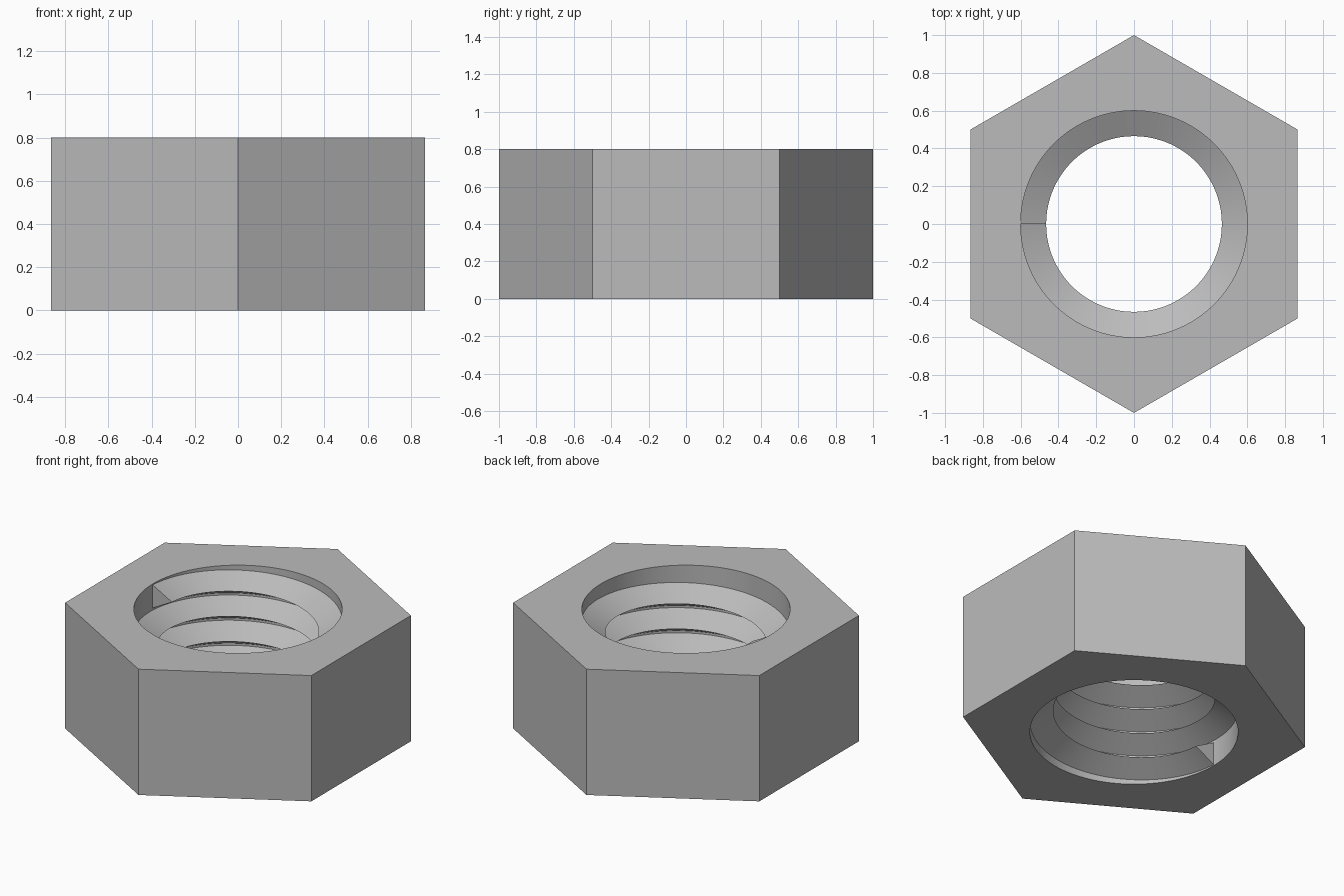
import bpy
import bmesh
from math import cos, sin, pi, radians

HEIGHT, HOLE_R, CREST_R = 0.8, 0.6, 0.465
SEGMENTS = 120           # steps around the hole
PITCH, TURNS = 0.16, 4
HALF_BASE = 0.073        # half height of the thread at its root

cube = bpy.data.objects.get("Cube")
if cube:
    bpy.data.objects.remove(cube, do_unlink=True)

GREY = (0.5, 0.5, 0.5, 1)
steel = bpy.data.materials.new("steel_grey")
steel.use_nodes = True
steel.diffuse_color = GREY
steel.node_tree.nodes["Principled BSDF"].inputs["Base Color"].default_value = GREY


def finish(bm, name):
    """Turn a bmesh into a smooth-shaded object with sharp edges kept."""
    mesh = bpy.data.meshes.new(name)
    bm.to_mesh(mesh)
    bm.free()
    obj = bpy.data.objects.new(name, mesh)
    bpy.context.collection.objects.link(obj)
    mesh.materials.append(steel)
    bpy.ops.object.select_all(action="DESELECT")
    obj.select_set(True)
    bpy.context.view_layer.objects.active = obj
    bpy.ops.object.shade_smooth_by_angle(angle=radians(25))


def ring(bm, radius, count, z):
    """Circle of vertices, starting from the back corner."""
    angles = [pi / 2 + 2 * pi * i / count for i in range(count)]
    return [bm.verts.new((radius * cos(a), radius * sin(a), z)) for a in angles]


def wall(bm, low, high, inward=False):
    """Band of quads between two rings."""
    n = len(low)
    for i in range(n):
        j = (i + 1) % n
        quad = [low[i], low[j], high[j], high[i]]
        bm.faces.new(quad[::-1] if inward else quad)


# Hexagonal body with a round hole
bm = bmesh.new()
hex_low, hex_high = ring(bm, 1, 6, 0), ring(bm, 1, 6, HEIGHT)
hole_low, hole_high = ring(bm, HOLE_R, SEGMENTS, 0), ring(bm, HOLE_R, SEGMENTS, HEIGHT)
wall(bm, hex_low, hex_high)
wall(bm, hole_low, hole_high, inward=True)
step = SEGMENTS // 6
for outer, inner, top in ((hex_low, hole_low, False), (hex_high, hole_high, True)):
    for i in range(6):
        arc = [inner[(i * step + k) % SEGMENTS] for k in range(step + 1)]
        sector = [outer[i], outer[(i + 1) % 6]] + arc[::-1]
        bm.faces.new(sector if top else sector[::-1])
finish(bm, "nut_body")

# Right-handed internal thread, a triangular section swept up the hole
bm = bmesh.new()
sections = []
for i in range(TURNS * SEGMENTS + 1):
    a = pi + 2 * pi * i / SEGMENTS
    z = HEIGHT / 2 + PITCH * (i / SEGMENTS - TURNS / 2)
    profile = ((HOLE_R, -HALF_BASE), (CREST_R, 0), (HOLE_R, HALF_BASE))
    sections.append([bm.verts.new((r * cos(a), r * sin(a), z + dz)) for r, dz in profile])
for s, t in zip(sections, sections[1:]):
    for k in range(2):
        bm.faces.new((s[k], s[k + 1], t[k + 1], t[k]))
bm.faces.new(sections[0][::-1])
bm.faces.new(sections[-1])
finish(bm, "thread")
